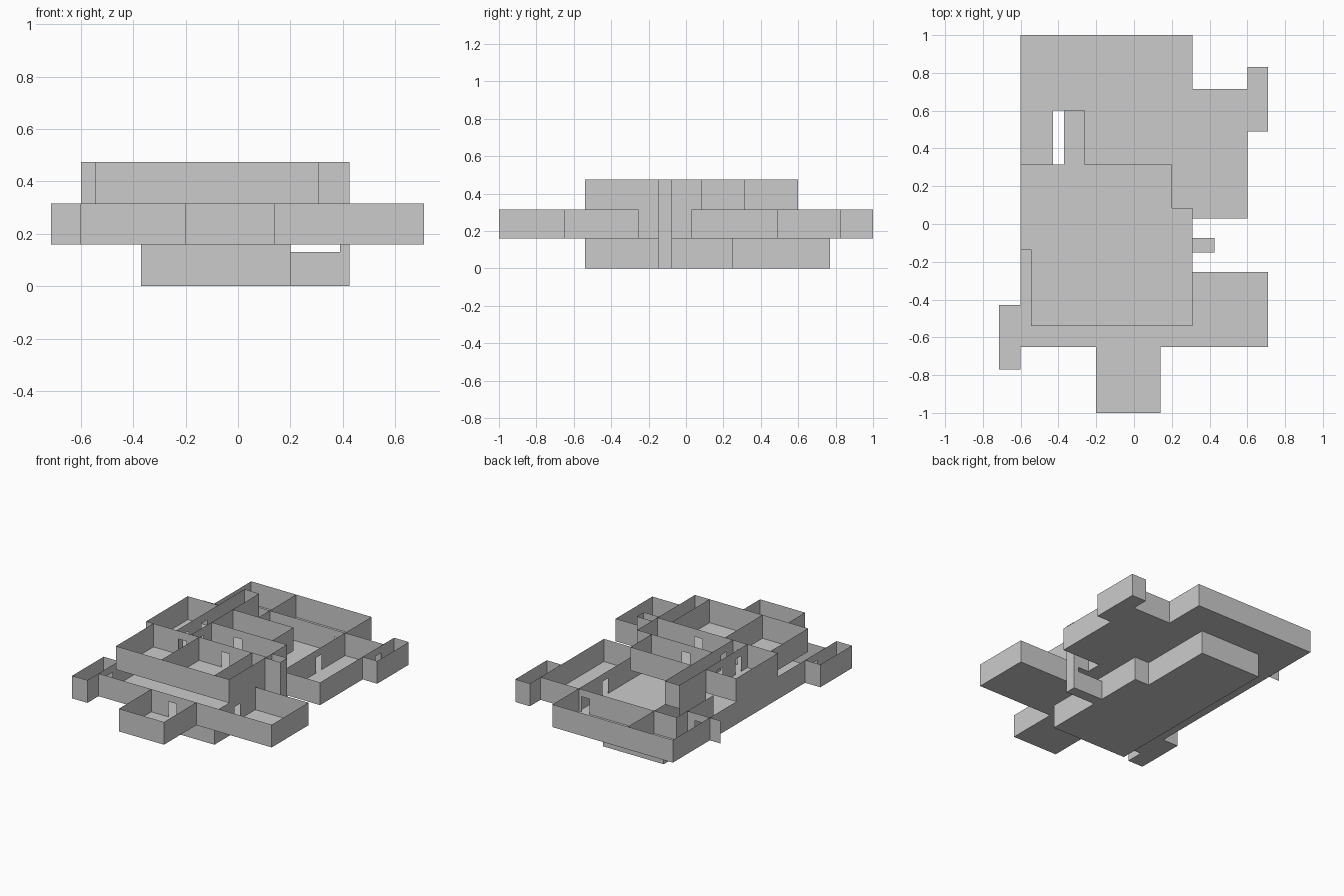
import bpy, bmesh
from math import hypot

if "Cube" in bpy.data.objects:
    bpy.data.objects.remove(bpy.data.objects["Cube"])

B, M, U, T = 0.0, 0.16, 0.315, 0.475      # level heights
DOOR_W, DOOR_H = 0.06, 0.105

def finish(name, bm):
    bmesh.ops.remove_doubles(bm, verts=bm.verts, dist=1e-5)
    me = bpy.data.meshes.new(name)
    bm.to_mesh(me)
    bm.free()
    ob = bpy.data.objects.new(name, me)
    bpy.context.collection.objects.link(ob)

def floor(name, z, *loops):
    """Flat slab from an outline and optional hole outlines."""
    bm = bmesh.new()
    edges = []
    for pts in loops:
        vs = [bm.verts.new((x, y, z)) for x, y in pts]
        edges += [bm.edges.new((a, b)) for a, b in zip(vs, vs[1:] + vs[:1])]
    bmesh.ops.triangle_fill(bm, edges=edges, use_beauty=True, normal=(0, 0, 1))
    finish(name, bm)

def add_wall(bm, p, q, z0, z1, doors=()):
    """Thin wall from p to q; doors are distances of door centres from p."""
    length = hypot(q[0] - p[0], q[1] - p[1])
    def quad(a, b, lo, hi):
        at = lambda d: (p[0] + (q[0] - p[0]) * d / length, p[1] + (q[1] - p[1]) * d / length)
        (ax, ay), (bx, by) = at(a), at(b)
        bm.faces.new([bm.verts.new(c) for c in
                      ((ax, ay, lo), (bx, by, lo), (bx, by, hi), (ax, ay, hi))])
    start = 0
    for d in doors:
        quad(start, d - DOOR_W / 2, z0, z1)
        quad(d - DOOR_W / 2, d + DOOR_W / 2, z0 + DOOR_H, z1)
        start = d + DOOR_W / 2
    quad(start, length, z0, z1)

def walls(name, z0, z1, items):
    bm = bmesh.new()
    for p, q, *doors in items:
        add_wall(bm, p, q, z0, z1, doors)
    finish(name, bm)

def ring(pts):
    return list(zip(pts, pts[1:] + pts[:1]))

# basement
base = [(-.37, -.54), (.2, -.54), (.2, .25), (.09, .25), (.09, .77), (-.37, .77)]
floor("basement_floor", B, base)
walls("basement_outer_walls", B, M, ring(base))
walls("basement_partition", B, M, [((-.37, .25), (.09, .25), .2)])

# main storey
main = [(-.6, 1), (.31, 1), (.31, .715), (.6, .715), (.6, .83), (.71, .83), (.71, .49),
        (.6, .49), (.6, .03), (.31, .03), (.31, -.255), (.71, -.255), (.71, -.65), (.14, -.65),
        (.14, -1), (-.2, -1), (-.2, -.65), (-.6, -.65), (-.6, -.77), (-.715, -.77),
        (-.715, -.43), (-.6, -.43)]
stair_hole = [(-.43, .315), (-.37, .315), (-.37, .6), (-.43, .6)]
floor("main_floor", M, main, stair_hole)
walls("main_outer_walls", M, U, ring(main))
walls("main_partitions", M, U, [
    ((-.26, 1), (-.26, .315)),
    ((-.43, .715), (.31, .715), .69),
    ((-.68, .6), (-.43, .6), .16),
    ((-.43, .315), (-.43, .715)),
    ((-.37, .315), (-.37, .6)),
    ((.31, .03), (.31, .715), .4),
    ((.6, .49), (.6, .715), .17),
    ((-.6, -.65), (-.6, -.43), .12),
    ((-.2, -.65), (.14, -.65), .16),
    ((.31, -.65), (.31, -.255), .2),
])

# upper storey
upper = [(-.6, -.135), (-.545, -.135), (-.545, -.54), (.31, -.54), (.31, .085), (.2, .085),
         (.2, .315), (-.26, .315), (-.26, .6), (-.37, .6), (-.37, .315), (-.6, .315)]
floor("upper_floor", U, upper)
walls("upper_outer_walls", U, T, ring(upper))
walls("upper_partitions", U, T, [
    ((-.2, -.54), (-.2, -.135)),
    ((-.2, -.135), (.31, -.135), .2),
    ((.2, -.54), (.2, -.135)),
    ((-.26, -.135), (-.26, .315), .1),
    ((-.37, -.135), (-.37, .315), .1, .3),
    ((-.545, -.135), (-.2, -.135), .22),
    ((-.26, .085), (.2, .085), .2),
])

# chimney with low hearth at the bottom
stack = [(.31, -.15), (.425, -.15), (.425, -.075), (.31, -.075)]
hearth = [(.2, -.15), (.425, -.15), (.425, -.075), (.2, -.075)]
floor("hearth_floor", B, hearth)
floor("chimney_floor", M, stack)
walls("hearth_walls", B, .13, ring(hearth)[:3])
walls("hearth_posts", .13, M, [((.39, -.15), (.425, -.15)), ((.425, -.15), (.425, -.075)),
                               ((.425, -.075), (.39, -.075))])
walls("chimney_walls", M, T, ring(stack)[:3])
walls("chimney_back", M, U, [((.31, .03), (.31, -.255))])
